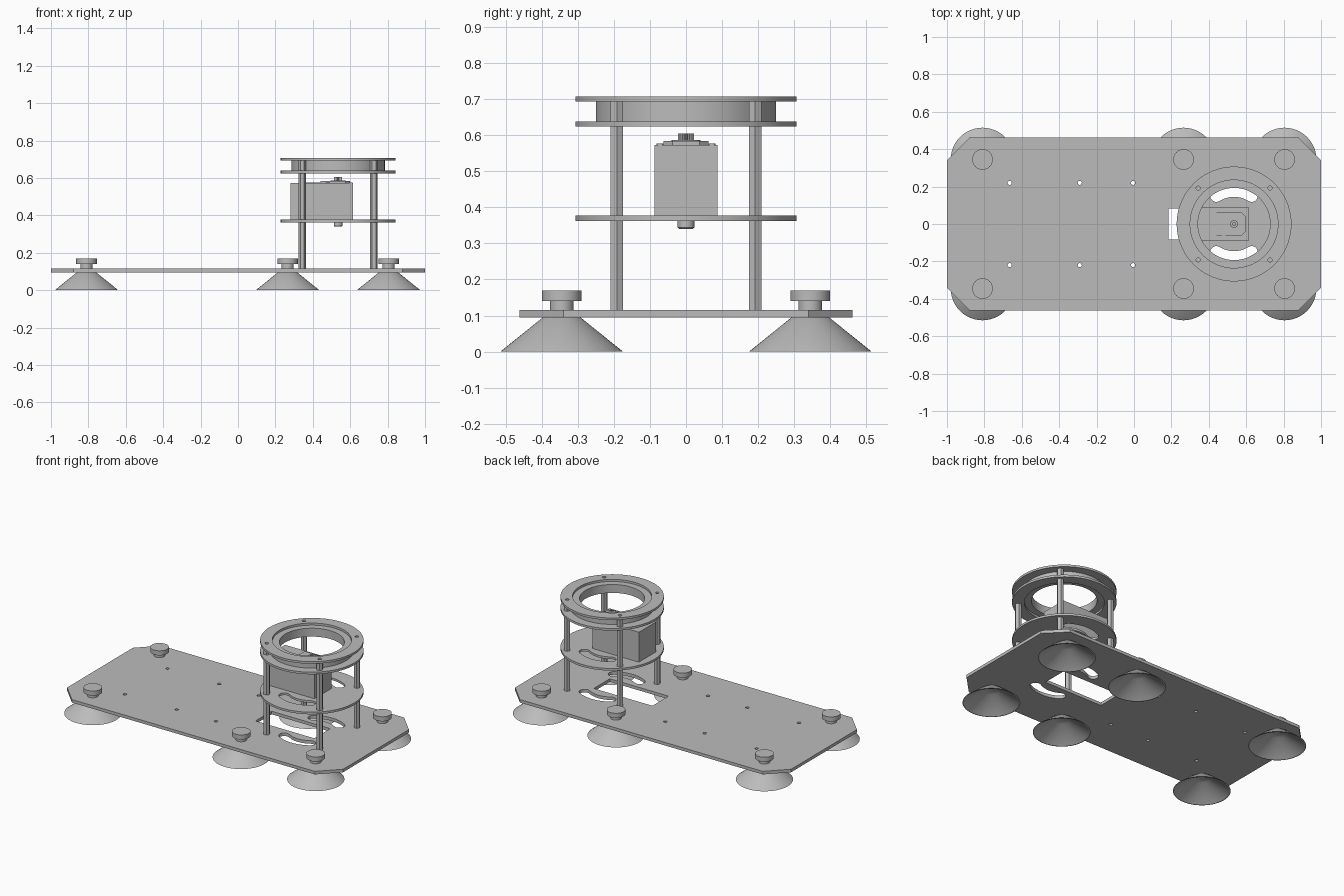
import bpy, bmesh
from math import pi, cos, sin, radians

if "Cube" in bpy.data.objects:
    bpy.data.objects.remove(bpy.data.objects["Cube"], do_unlink=True)

grey = bpy.data.materials.new("plain grey")
grey.use_nodes = True
GREY = (0.5, 0.5, 0.5, 1)
grey.diffuse_color = GREY
next(n for n in grey.node_tree.nodes if n.type == 'BSDF_PRINCIPLED').inputs["Base Color"].default_value = GREY

TX = 0.535  # tower axis


def finish(name, bm):
    bmesh.ops.remove_doubles(bm, verts=bm.verts, dist=1e-5)
    bmesh.ops.recalc_face_normals(bm, faces=bm.faces)
    me = bpy.data.meshes.new(name)
    bm.to_mesh(me)
    bm.free()
    me.materials.append(grey)
    me.shade_smooth()
    me.set_sharp_from_angle(angle=radians(30))
    ob = bpy.data.objects.new(name, me)
    bpy.context.collection.objects.link(ob)
    return ob


def circle(x, y, r, n=32, turn=0):
    return [(x + r * cos(turn + 2 * pi * i / n), y + r * sin(turn + 2 * pi * i / n)) for i in range(n)]


def rect(x0, x1, y0, y1):
    return [(x0, y0), (x1, y0), (x1, y1), (x0, y1)]


def arc_slot(x, y, r, half, mid, span, n=12):
    """Curved slot with round ends."""
    a0, a1 = mid - span, mid + span
    pts = []
    for i in range(n + 1):
        a = a0 + (a1 - a0) * i / n
        pts.append((x + (r + half) * cos(a), y + (r + half) * sin(a)))
    for end, way in ((a1, 0), (a0, pi)):
        if way:
            for i in range(n + 1):
                a = a1 + (a0 - a1) * i / n
                pts.append((x + (r - half) * cos(a), y + (r - half) * sin(a)))
        cx, cy = x + r * cos(end), y + r * sin(end)
        for i in range(1, 8):
            b = end + way + pi * i / 8
            pts.append((cx + half * cos(b), cy + half * sin(b)))
    return pts


def plate(name, z0, z1, outline, holes=()):
    """Extrude an outline with holes between two heights."""
    cu = bpy.data.curves.new(name + " outline", 'CURVE')
    cu.dimensions, cu.fill_mode = '2D', 'BOTH'
    cu.extrude = (z1 - z0) / 2
    for loop in (outline, *holes):
        sp = cu.splines.new('POLY')
        sp.points.add(len(loop) - 1)
        for p, (x, y) in zip(sp.points, loop):
            p.co = (x, y, 0, 1)
        sp.use_cyclic_u = True
    tmp = bpy.data.objects.new("outline helper", cu)
    bpy.context.collection.objects.link(tmp)
    dg = bpy.context.evaluated_depsgraph_get()
    me = bpy.data.meshes.new_from_object(tmp.evaluated_get(dg))
    bm = bmesh.new()
    bm.from_mesh(me)
    bmesh.ops.translate(bm, verts=bm.verts, vec=(0, 0, (z0 + z1) / 2))
    bpy.data.objects.remove(tmp)
    bpy.data.curves.remove(cu)
    bpy.data.meshes.remove(me)
    return finish(name, bm)


def lathe(name, x, y, profile, steps=48):
    bm = bmesh.new()
    vs = [bm.verts.new((r, 0, z)) for r, z in profile]
    es = [bm.edges.new(p) for p in zip(vs, vs[1:])]
    bmesh.ops.spin(bm, geom=vs + es, cent=(0, 0, 0), axis=(0, 0, 1), angle=2 * pi, steps=steps)
    bmesh.ops.translate(bm, verts=bm.verts, vec=(x, y, 0))
    return finish(name, bm)


# Base board: clipped corners, curved slots, servo window, mounting holes
corners = []
for sx, sy in ((1, 1), (-1, 1), (-1, -1), (1, -1)):
    pair = [(sx, sy * 0.34), (sx * 0.88, sy * 0.462)]
    corners += pair if sx * sy > 0 else pair[::-1]
slots = [arc_slot(TX, 0, 0.178, 0.033, s * pi / 2, radians(32)) for s in (1, -1)]
mounts = [circle(x, y, 0.011, 16) for x in (-0.665, -0.29, -0.005) for y in (-0.22, 0.22)]
plate("base_board", 0.095, 0.115, corners, slots + mounts + [rect(0.185, 0.61, -0.083, 0.083)])

# Suction feet with thumb knobs
foot = [(0, 0.085), (0.045, 0.08), (0.162, 0), (0.17, 0), (0.052, 0.095), (0.033, 0.1),
        (0.033, 0.14), (0.055, 0.14), (0.055, 0.17), (0, 0.17)]
for x in (-0.81, 0.265, 0.805):
    for y in (-0.345, 0.345):
        lathe("suction_foot", x, y, foot)

# Round tower decks and bearing
posts = [(TX + sx * 0.192, sy * 0.192) for sx in (1, -1) for sy in (1, -1)]
bolt_holes = [circle(x, y, 0.011, 16) for x, y in posts]
disc = circle(TX, 0, 0.307, 72)
opening = circle(TX, 0, 0.235, 72)
plate("servo_deck", 0.363, 0.377, disc, slots)
plate("lower_ring", 0.625, 0.639, disc, [opening])
plate("upper_ring", 0.694, 0.708, disc, [opening] + bolt_holes)
plate("bearing", 0.639, 0.694, circle(TX, 0, 0.25, 72), [circle(TX, 0, 0.193, 72)])

# Hollow hexagonal standoffs
for (x, y), bore in zip(posts, bolt_holes):
    plate("standoff", 0.115, 0.694, circle(x, y, 0.02, 6), [bore])

# Servo
plate("servo_body", 0.377, 0.573, rect(0.28, 0.615, -0.088, 0.088))
boss = [(0.44, -0.062), (0.575, -0.062), (0.6, -0.037), (0.6, 0.037), (0.575, 0.062), (0.44, 0.062)]
plate("servo_gear_cover", 0.573, 0.584, boss)
plate("servo_cable_cover", 0.573, 0.576, rect(0.35, 0.44, -0.062, 0.062))
spline = [(x, y) for i in range(40)
          for x, y in [circle(TX, 0, 0.022 if i % 2 else 0.019, 40)[i]]]
plate("servo_output_spline", 0.584, 0.605, spline, [circle(TX, 0, 0.009, 16)])
lathe("servo_output_collar", TX, 0, [(0, 0.584), (0.04, 0.584), (0.04, 0.587), (0, 0.587)])
lathe("servo_bottom_pivot", TX, 0, [(0, 0.34), (0.019, 0.34), (0.023, 0.344), (0.023, 0.363), (0, 0.363)])
for x, y in ((0.603, 0.072), (0.603, -0.072), (0.48, -0.068)):
    lathe("servo_screw", x, y, [(0, 0.573), (0.01, 0.573), (0.01, 0.577), (0, 0.577)], 16)
